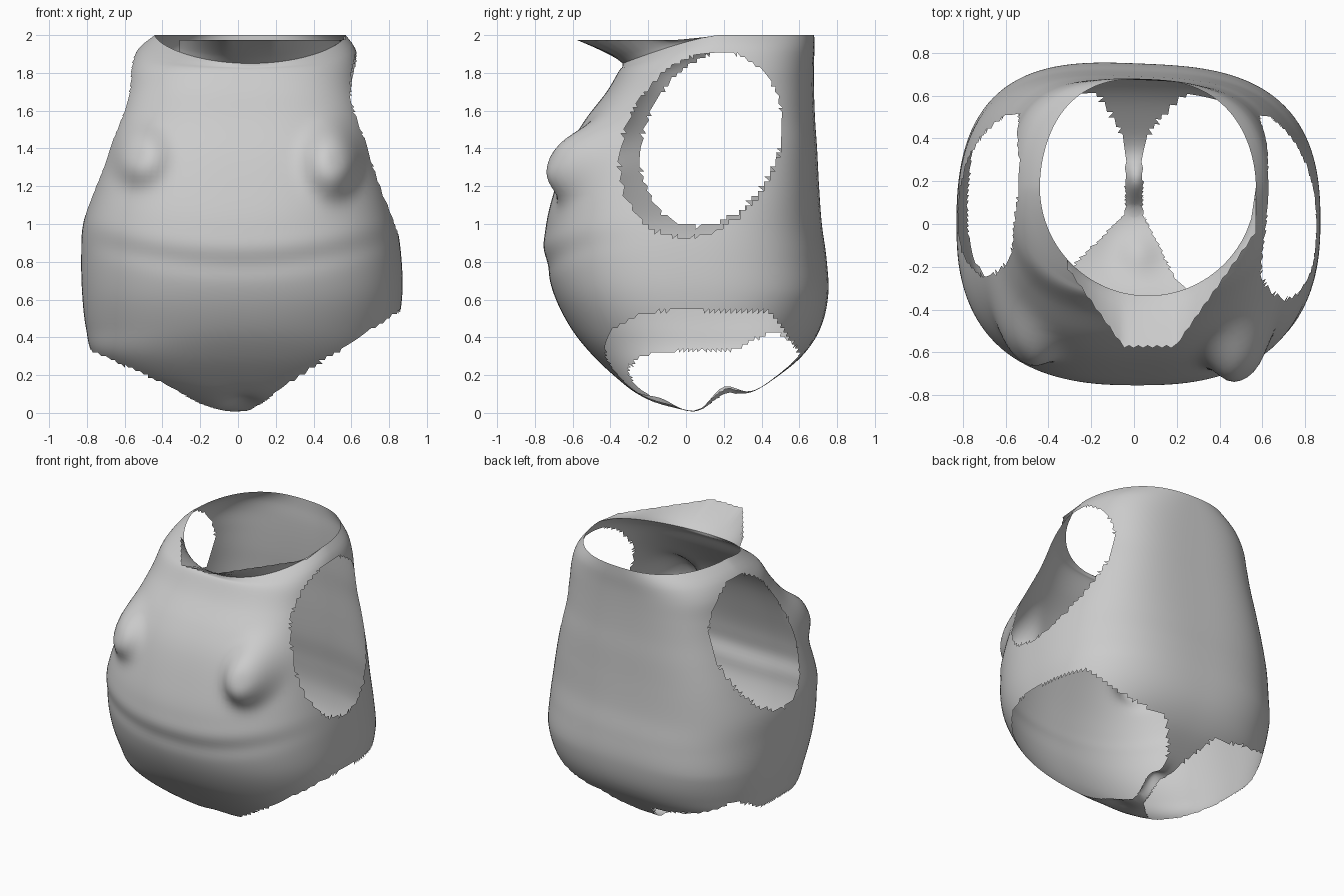
import bpy, bmesh, math

if "Cube" in bpy.data.objects:
    bpy.data.objects.remove(bpy.data.objects["Cube"])

# Cross-sections: height, front dip, front y, back y, left x, right x, squareness
ROWS = [
    (0.00, 0, 0.03, 0.09, -0.03, 0.03, 2.0),
    (0.03, 0, -0.14, 0.18, -0.17, 0.17, 2.1),
    (0.09, 0, -0.25, 0.32, -0.38, 0.38, 2.4),
    (0.17, 0, -0.35, 0.45, -0.59, 0.60, 2.8),
    (0.30, 0, -0.49, 0.61, -0.76, 0.76, 2.7),
    (0.45, 0, -0.61, 0.71, -0.805, 0.84, 2.5),
    (0.63, 0, -0.70, 0.75, -0.825, 0.87, 2.5),
    (0.82, 0, -0.745, 0.74, -0.83, 0.865, 2.5),
    (1.00, 0, -0.74, 0.715, -0.82, 0.84, 2.6),
    (1.20, 0, -0.69, 0.70, -0.76, 0.79, 2.8),
    (1.40, 0, -0.62, 0.69, -0.69, 0.735, 2.9),
    (1.55, 0, -0.535, 0.68, -0.64, 0.69, 2.9),
    (1.70, 0, -0.42, 0.675, -0.60, 0.66, 2.8),
    (1.83, 0.02, -0.355, 0.675, -0.575, 0.645, 2.6),
    (1.93, 0.10, -0.338, 0.68, -0.525, 0.62, 2.3),
    (2.00, 0.15, -0.335, 0.68, -0.44, 0.57, 2.0),
]
SEG = 150


def catmull(a, b, c, d, t):
    return [0.5 * (2 * q + (r - p) * t + (2 * p - 5 * q + 4 * r - s) * t * t
                   + (3 * q - p - 3 * r + s) * t ** 3) for p, q, r, s in zip(a, b, c, d)]


def bell(*terms, power=1):
    return math.exp(-sum((d / s) ** 2 for d, s in terms) ** power)


def surface_point(row, i):
    z, dip, yf, yb, xl, xr, n = row
    a = 2 * math.pi * i / SEG
    c, s = math.cos(a), math.sin(a)
    if s > 0 and z > 0.3:
        n += 0.4 * s * min(1, (z - 0.3) * 3)
    r = (abs(c) ** n + abs(s) ** n) ** (-1 / n)
    x = (xl + xr) / 2 + (xr - xl) / 2 * r * c
    y = (yf + yb) / 2 + (yb - yf) / 2 * r * s
    z -= dip * max(0, -s) ** 1.3
    if s > 0:
        y -= 0.04 * x * s                          # slightly twisted back
    else:
        # rounded chest bumps
        for bx, bz, sx, sz, h in ((-0.52, 1.37, 0.14, 0.15, 0.10),
                                  (0.50, 1.34, 0.14, 0.18, 0.14)):
            k = h * bell((x - bx, sx), (z - bz, sz), power=1.6) * min(1, -s * 2.5)
            x += 0.1 * k * (1 if bx > 0 else -1)
            y -= k
        # soft belly fold
        line = 0.88 + 0.2 * x * x
        y -= -s * (0.006 * bell((z - line, 0.06)) - 0.010 * bell((z - line + 0.1, 0.06)))
    if z < 0.25:
        # raised crotch lump and front crease
        z += 0.10 * bell((x - 0.01, 0.07), (y - 0.2, 0.1))
        z += 0.05 * bell((x - 0.02, 0.10), (y + 0.14, 0.1))
    return x, y, z


def is_open(p):
    x, y, z = p
    # arm holes
    cy, cz, ry, rz = (0.08, 1.42, 0.42, 0.49) if x > 0 else (0.14, 1.45, 0.37, 0.46)
    cy += 0.18 * (z - cz)
    if abs(x) > 0.3 and ((y - cy) / ry) ** 2 + ((z - cz) / rz) ** 2 < 1:
        return True
    # leg holes, leaving a narrow crotch strap
    strap = 0.04
    if y < 0.05:
        strap += (0.5 if x > 0 else 1.0) * (0.05 - y)
    elif y > 0.33:
        strap += 0.15 * (y - 0.33) + (2.2 if x > 0 else 1.2) * (y - 0.33) ** 2
    if abs(x) < strap or y > 0.61:
        return False
    front = 0.05 + 0.65 * (x - 0.1) if x > 0 else 0.07 + 0.45 * (-x - 0.2)
    if x > 0:
        back = 0.54 - 1.5 * max(0, y - 0.45)
    else:
        back = 0.33 + 0.5 * min(0.2, max(0, y - 0.25)) - 0.8 * max(0, y - 0.48)
    t = min(1, max(0, y / 0.15))
    return z < front * (1 - t) + back * t


def add_mesh(name, bm):
    for f in bm.faces:
        f.smooth = True
    mesh = bpy.data.meshes.new(name)
    bm.to_mesh(mesh)
    bm.free()
    bpy.context.collection.objects.link(bpy.data.objects.new(name, mesh))


# Torso shell lofted through the sections
bm = bmesh.new()
rings = []
for k in range(len(ROWS) - 1):
    a, b = ROWS[k], ROWS[k + 1]
    quad = [ROWS[max(k - 1, 0)], a, b, ROWS[min(k + 2, len(ROWS) - 1)]]
    steps = max(3, round(math.hypot(b[0] - a[0], b[2] - a[2]) / 0.027))
    rings += [catmull(*quad, j / steps) for j in range(steps)]
rings.append(ROWS[-1])

loops = [[bm.verts.new(surface_point(row, i)) for i in range(SEG)] for row in rings]
bm.faces.new(loops[0][::-1])
for lo, hi in zip(loops, loops[1:]):
    for i in range(SEG):
        j = (i + 1) % SEG
        bm.faces.new((lo[i], lo[j], hi[j], hi[i]))

# Triangulate, then open the arm and leg holes
bmesh.ops.triangulate(bm, faces=bm.faces[:])
gone = [f for f in bm.faces if is_open(f.calc_center_median())]
bmesh.ops.delete(bm, geom=gone, context='FACES')
add_mesh("torso_shell", bm)

# Collar flaring forward from the front of the neck
bm = bmesh.new()
strips = []
for i in range(41):
    x = -0.31 + 0.88 * i / 40
    depth = math.sqrt(max(0, 1 - ((x - 0.065) / 0.505) ** 2))
    neck_y = 0.1725 - 0.5075 * depth
    neck_z = 2.0 - 0.15 * depth ** 1.3
    rim_y = max(-0.58, -0.2 - 1.41 * (x + 0.32), -0.57 + 1.42 * (x - 0.2))
    rim_y = min(rim_y, neck_y) + 0.012 * (i % 2)
    strips.append([bm.verts.new((x, neck_y + (rim_y - neck_y) * t,
                                 neck_z + (1.975 - neck_z) * t ** 0.8))
                   for t in (k / 8 for k in range(9))])
for p, q in zip(strips, strips[1:]):
    for k in range(8):
        bm.faces.new((p[k], p[k + 1], q[k + 1], q[k]))
add_mesh("collar", bm)
